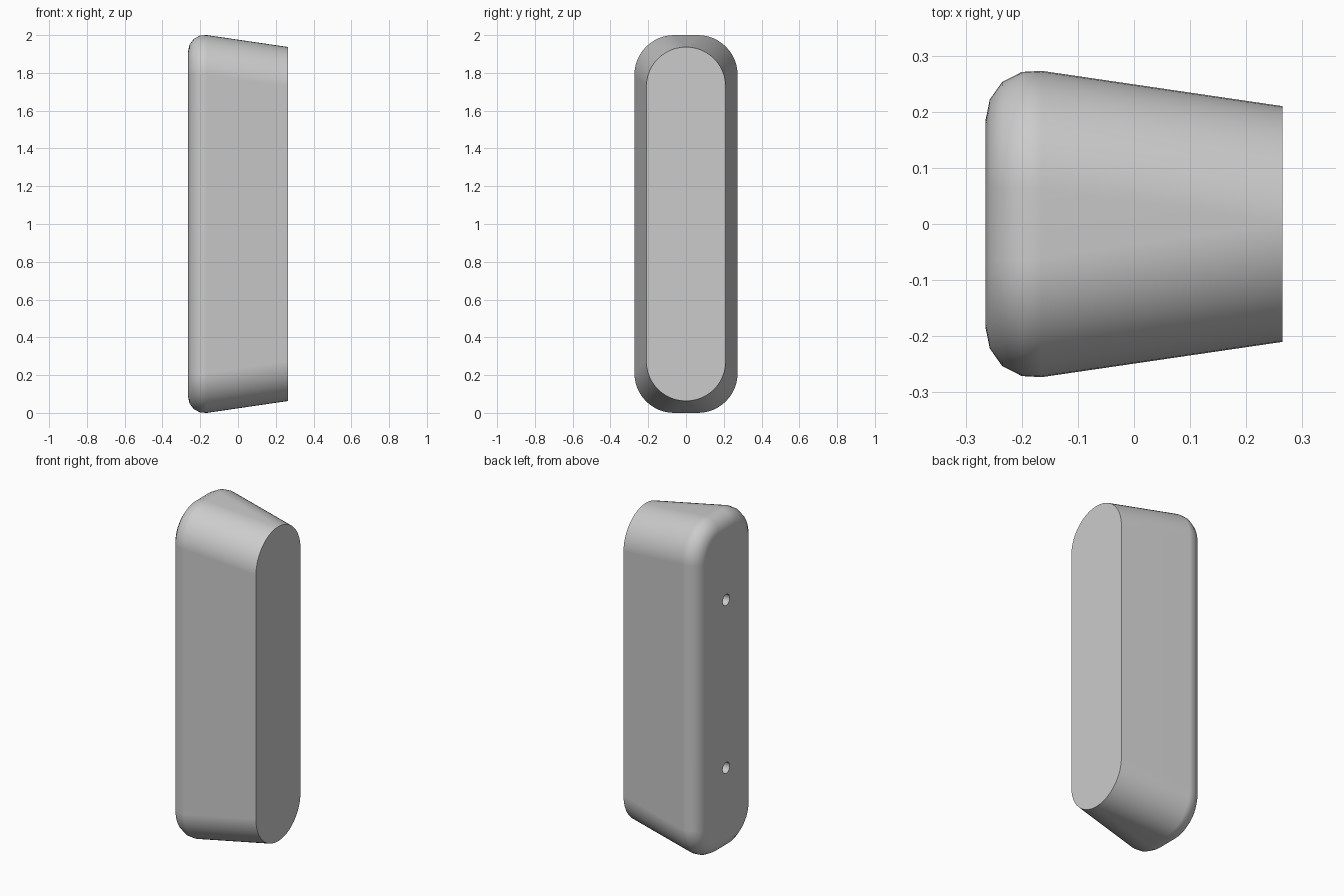
import bpy
import bmesh
from math import sin, cos, pi, radians

old = bpy.data.objects.get("Cube")
if old:
    bpy.data.objects.remove(old, do_unlink=True)

grey = bpy.data.materials.new("plain_grey")
grey.use_nodes = True
colour = (0.6, 0.6, 0.6, 1)
grey.diffuse_color = colour
grey.node_tree.nodes["Principled BSDF"].inputs["Base Color"].default_value = colour

CORNER_STEPS = 12
EXTRA_HEIGHT = 0.727     # how much taller than wide each half section is


def rounded_ring(bm, x, half_width, corner_y):
    """One upright rounded-rectangle section across the x axis."""
    r = half_width - corner_y
    corner_z = corner_y + EXTRA_HEIGHT
    ring = []
    for quarter, (sy, sz) in enumerate([(1, 1), (-1, 1), (-1, -1), (1, -1)]):
        for i in range(CORNER_STEPS + 1):
            a = (quarter + i / CORNER_STEPS) * pi / 2
            ring.append(bm.verts.new((x, sy * corner_y + r * cos(a),
                                      1 + sz * corner_z + r * sin(a))))
    return ring


# Body: rounded back edge, then a straight taper to a fully round-ended face
sections = [(-0.265, 0.183, 0.063), (-0.257, 0.222, 0.063),
            (-0.235, 0.253, 0.063), (-0.2, 0.271, 0.063),
            (-0.165, 0.273, 0.063), (0.265, 0.21, 0)]
bm = bmesh.new()
rings = [rounded_ring(bm, *s) for s in sections]
for a, b in zip(rings, rings[1:]):
    for i in range(len(a)):
        j = (i + 1) % len(a)
        bm.faces.new((a[i], a[j], b[j], b[i]))
bm.faces.new(rings[0])
bm.faces.new(rings[-1])
bmesh.ops.remove_doubles(bm, verts=bm.verts, dist=0.0001)
bmesh.ops.recalc_face_normals(bm, faces=bm.faces)
mesh = bpy.data.meshes.new("handle_body")
bm.to_mesh(mesh)
bm.free()
body = bpy.data.objects.new("handle_body", mesh)
bpy.context.collection.objects.link(body)
mesh.materials.append(grey)

# Two screw holes in the wide face
for z in (0.5, 1.5):
    bpy.ops.mesh.primitive_cylinder_add(vertices=24, radius=0.033, depth=0.5,
                                        location=(-0.265, 0, z),
                                        rotation=(0, pi / 2, 0))
    cutter = bpy.context.object
    cutter.name = "screw_hole_cutter"
    cutter.hide_render = True
    cutter.data.materials.append(grey)
    cut = body.modifiers.new("screw_hole", 'BOOLEAN')
    cut.operation = 'DIFFERENCE'
    cut.solver = 'EXACT'
    cut.object = cutter
    bpy.context.view_layer.objects.active = body
    bpy.ops.object.modifier_apply(modifier=cut.name)
    bpy.data.objects.remove(cutter, do_unlink=True)

# Smooth sides with crisp face and hole edges
bpy.ops.object.select_all(action='DESELECT')
body.select_set(True)
bpy.context.view_layer.objects.active = body
bpy.ops.object.shade_smooth_by_angle(angle=radians(35))
weighted = body.modifiers.new("even_shading", 'WEIGHTED_NORMAL')
weighted.keep_sharp = True
